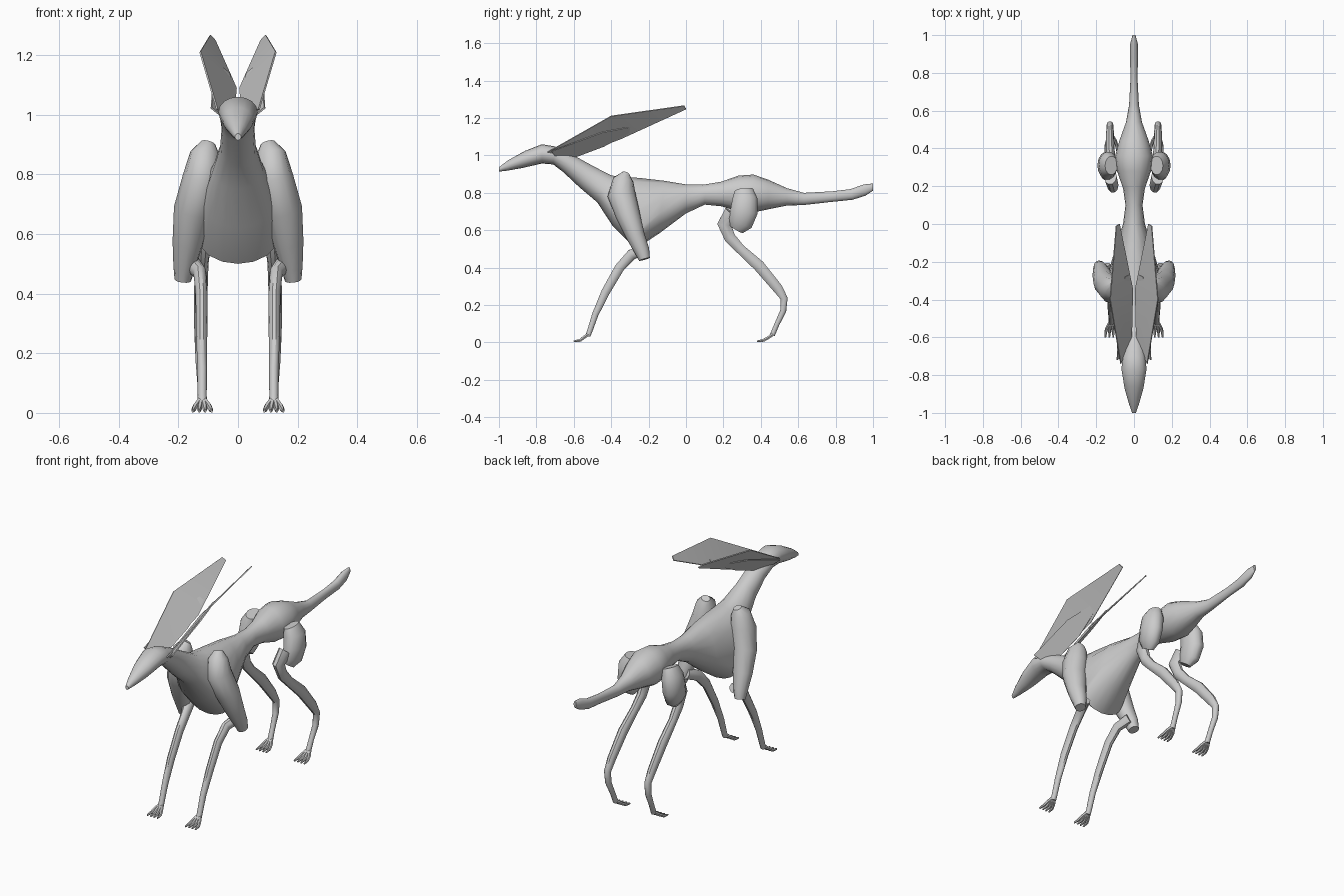
import bpy, bmesh, math
from mathutils import Vector

grey = bpy.data.materials.new("light_grey")
grey.diffuse_color = (0.6, 0.6, 0.6, 1)


def finish(name, bm, mirror=True, angle=40):
    bmesh.ops.recalc_face_normals(bm, faces=bm.faces)
    me = bpy.data.meshes.new(name)
    bm.to_mesh(me)
    bm.free()
    ob = bpy.data.objects.new(name, me)
    bpy.context.collection.objects.link(ob)
    me.materials.append(grey)
    bpy.ops.object.select_all(action='DESELECT')
    ob.select_set(True)
    bpy.context.view_layer.objects.active = ob
    bpy.ops.object.shade_smooth_by_angle(angle=math.radians(angle))
    if mirror:
        ob.modifiers.new("mirror", 'MIRROR').use_mirror_merge = False
    return ob


def skin(bm, rings):
    """Bridge rings of points and cap both ends."""
    vs = [[bm.verts.new(p) for p in r] for r in rings]
    n = len(vs[0])
    for a, b in zip(vs, vs[1:]):
        for i in range(n):
            j = (i + 1) % n
            bm.faces.new((a[i], a[j], b[j], b[i]))
    bm.faces.new(vs[0])
    bm.faces.new(vs[-1])


def tube(bm, path, n=10):
    """Path of (x, y, z, side radius, fore-aft radius)."""
    pts = [Vector(p[:3]) for p in path]
    rings = []
    for i, p in enumerate(path):
        t = (pts[min(i + 1, len(pts) - 1)] - pts[max(i - 1, 0)]).normalized()
        u = Vector((1, 0, 0))
        u = (u - t * u.dot(t)).normalized()
        v = t.cross(u)
        rings.append([pts[i] + u * p[3] * math.cos(a) + v * p[4] * math.sin(a)
                      for a in (2 * math.pi * k / n for k in range(n))])
    skin(bm, rings)


# Body, head and tail: top y, z, bottom y, z, half width, height of widest point
body = [
    (-1.0, .937, -1.0, .914, .01, .5), (-.95, .975, -.96, .918, .026, .5),
    (-.86, 1.025, -.88, .932, .05, .5), (-.77, 1.06, -.77, .957, .066, .5),
    (-.70, 1.048, -.71, .952, .062, .5), (-.60, 1.0, -.655, .91, .055, .5),
    (-.50, .945, -.57, .83, .06, .5), (-.40, .893, -.475, .75, .085, .42),
    (-.33, .885, -.39, .62, .12, .33), (-.25, .88, -.27, .50, .138, .25),
    (-.12, .865, -.14, .585, .10, .4), (0, .845, 0, .69, .058, .5),
    (.10, .845, .10, .737, .045, .5), (.19, .86, .19, .728, .058, .5),
    (.28, .892, .28, .70, .09, .5), (.36, .898, .36, .695, .10, .5),
    (.44, .87, .44, .712, .078, .5), (.54, .825, .54, .732, .042, .5),
    (.63, .80, .63, .735, .026, .5), (.78, .808, .78, .752, .018, .5),
    (.88, .82, .89, .763, .022, .5), (.95, .845, .96, .785, .02, .5),
    (1.0, .85, 1.0, .812, .008, .5)]
bm = bmesh.new()
rings = []
for ty, tz, by, bz, w, m in body:
    ring = []
    for k in range(16):
        a = 2 * math.pi * k / 16
        s = math.sin(a)
        f = m + s * ((1 - m) if s > 0 else m)
        ring.append((w * math.cos(a), by + (ty - by) * f, bz + (tz - bz) * f))
    rings.append(ring)
skin(bm, rings)
finish("body", bm, False)

# Shoulder slabs running down to the elbow
bm = bmesh.new()
tube(bm, [(.10, -.32, .905, .025, .02), (.11, -.335, .87, .05, .055),
          (.12, -.345, .79, .065, .075), (.15, -.31, .68, .066, .065),
          (.168, -.27, .57, .052, .05), (.18, -.235, .49, .037, .04),
          (.185, -.222, .445, .028, .03)], 12)
finish("shoulder", bm)

# Thighs
bm = bmesh.new()
tube(bm, [(.12, .31, .815, .035, .05), (.135, .315, .77, .052, .068),
          (.142, .31, .70, .052, .075), (.138, .29, .64, .046, .068),
          (.13, .27, .605, .025, .04)], 14)
finish("thigh", bm)


def leg(name, path, foot_y):
    bm = bmesh.new()
    tube(bm, path)
    x, ay = path[-1][0], path[-1][1]
    # Four splayed toes
    for k in range(4):
        d = (k - 1.5) * .015
        tube(bm, [(x + d * .4, ay, .042, .009, .010),
                  (x + d, ay - .025, .024, .009, .009),
                  (x + d * 1.25, foot_y + .035, .012, .008, .009),
                  (x + d * 1.4, foot_y, .006, .004, .005)], 6)
    finish(name, bm)


leg("front_leg", [(.155, -.22, .50, .03, .03), (.128, -.29, .47, .022, .03),
                  (.122, -.355, .40, .02, .027), (.122, -.43, .27, .019, .024),
                  (.12, -.485, .15, .016, .018), (.12, -.515, .06, .015, .015),
                  (.12, -.525, .035, .016, .014)], -.60)
leg("hind_leg", [(.125, .25, .69, .034, .05), (.112, .205, .63, .03, .04),
                 (.115, .235, .56, .024, .032), (.12, .29, .50, .021, .027),
                 (.125, .39, .41, .023, .032), (.127, .49, .29, .02, .028),
                 (.127, .525, .235, .018, .02), (.126, .52, .17, .016, .017),
                 (.122, .485, .095, .014, .014), (.12, .462, .04, .015, .014)], .38)


def plate(name, outline, thick=.006):
    """Thin sheet extruded sideways from an outline."""
    bm = bmesh.new()
    shift = Vector((.75, 0, -.65)) * thick
    skin(bm, [[Vector(p) for p in outline], [Vector(p) + shift for p in outline]])
    bmesh.ops.triangulate(bm, faces=[f for f in bm.faces if len(f.verts) > 4])
    finish(name, bm, True, 15)


# Large swept ears
plate("ear", [(.068, -.74, 1.02), (.125, -.40, 1.213), (.092, -.01, 1.268),
              (.075, 0, 1.25), (.004, -.35, 1.09), (.012, -.60, 1.0)])

# Smaller leaf lying under each ear
leaf = [(-.72, 1.025), (-.45, 1.125), (-.28, 1.158), (-.27, 1.14),
        (-.44, 1.05), (-.60, .99), (-.70, 1.0)]
plate("ear_leaf", [(.09 - .37 * (y + .74) + .926 * (z - 1.02), y, z) for y, z in leaf])
